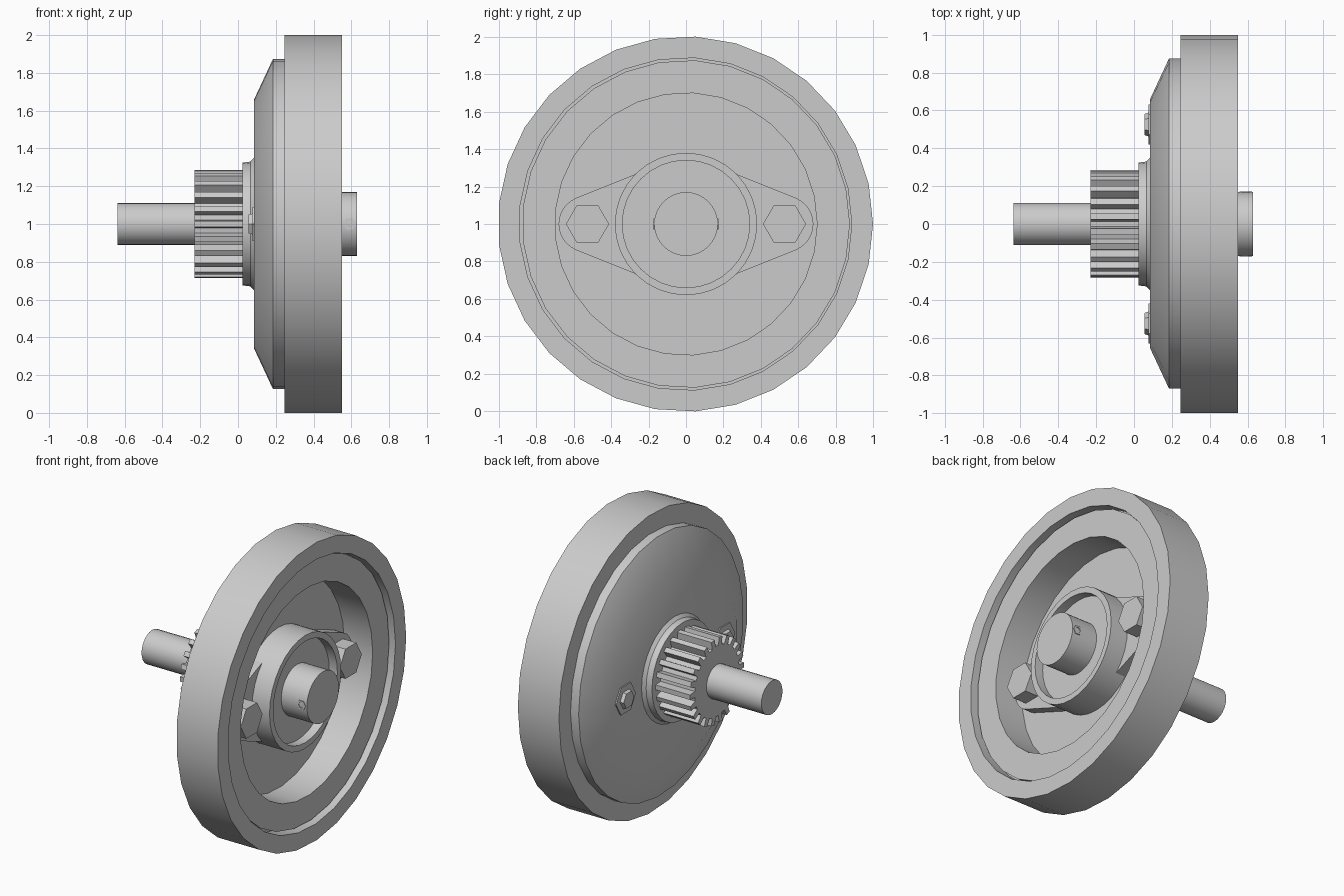
import bpy, bmesh
from math import sin, cos, pi, acos, tau, radians

cube = bpy.data.objects.get("Cube")
if cube:
    bpy.data.objects.remove(cube)

grey = bpy.data.materials.new("plain grey")
grey.use_nodes = True
colour = (0.6, 0.6, 0.6, 1)
grey.diffuse_color = colour
grey.node_tree.nodes["Principled BSDF"].inputs["Base Color"].default_value = colour

AXLE_Z = 1.0


def finish(name, bm, smooth=True):
    bmesh.ops.remove_doubles(bm, verts=bm.verts, dist=1e-5)
    bmesh.ops.recalc_face_normals(bm, faces=bm.faces)
    mesh = bpy.data.meshes.new(name)
    bm.to_mesh(mesh)
    bm.free()
    mesh.materials.append(grey)
    obj = bpy.data.objects.new(name, mesh)
    obj.location.z = AXLE_Z
    bpy.context.collection.objects.link(obj)
    if smooth:
        bpy.ops.object.select_all(action="DESELECT")
        obj.select_set(True)
        bpy.context.view_layer.objects.active = obj
        bpy.ops.object.shade_smooth_by_angle(angle=radians(30))
    return obj


def lathe(name, profile, sides, closed=False):
    """Turn an (x, radius) profile about the axle."""
    bm = bmesh.new()
    rings = [[bm.verts.new((x, r * cos(tau * i / sides), r * sin(tau * i / sides)))
              for i in range(sides)] if r else [bm.verts.new((x, 0, 0))] * sides
             for x, r in profile]
    pairs = list(zip(rings, rings[1:]))
    if closed:
        pairs.append((rings[-1], rings[0]))
    for a, b in pairs:
        for i in range(sides):
            j = (i + 1) % sides
            bm.faces.new(dict.fromkeys((a[i], a[j], b[j], b[i])))
    return finish(name, bm)


def prism(name, outline, x0, x1, smooth=False, taper=1.0, centre=(0, 0)):
    """Extrude a (y, z) outline along the axle; taper scales the x1 end."""
    bm = bmesh.new()
    cy, cz = centre
    a = [bm.verts.new((x0, cy + y, cz + z)) for y, z in outline]
    b = [bm.verts.new((x1, cy + y * taper, cz + z * taper)) for y, z in outline]
    bm.faces.new(a)
    bm.faces.new(b)
    for i in range(len(a)):
        j = (i + 1) % len(a)
        bm.faces.new((a[i], a[j], b[j], b[i]))
    return finish(name, bm, smooth)


def circle(r, n):
    return [(r * cos(tau * i / n), r * sin(tau * i / n)) for i in range(n)]


# Tyre, slightly faceted
tyre = lathe("tyre", [(0.245, 0.86), (0.245, 1.0015), (0.55, 1.0015),
                      (0.55, 0.888), (0.45, 0.888), (0.45, 0.86)], 29, closed=True)
tyre.location.y = -0.003

# Dished wheel with a deep recess on its outer side
lathe("wheel_dish", [(0.085, 0), (0.085, 0.66), (0.185, 0.875), (0.51, 0.875),
                     (0.51, 0.70), (0.30, 0.70), (0.30, 0)], 29)

# Hub cup and end boss
lathe("hub_cup", [(0.28, 0), (0.28, 0.38), (0.50, 0.38), (0.50, 0.34),
                  (0.44, 0.34), (0.44, 0)], 32)
lathe("hub_boss", [(0.42, 0), (0.42, 0.17), (0.63, 0.17), (0.63, 0)], 32)

# Clamp plate with two rounded arms
bolt_y, root_r, tip_r = 0.53, 0.347, 0.15
phi = acos((root_r - tip_r) / bolt_y)
half = [(root_r * cos(phi), -root_r * sin(phi))]
half += [(bolt_y + tip_r * cos(t), tip_r * sin(t))
         for t in (phi * (k / 6 - 1) for k in range(13))]
half.append((root_r * cos(phi), root_r * sin(phi)))
prism("clamp_arms", half + [(-y, -z) for y, z in half], 0.28, 0.37, smooth=True)

# Bolts through the arms, with nuts on the inner side
for side, s in (("left", 1), ("right", -1)):
    spot = (s * 0.526, 0)
    prism("bolt_head_" + side, circle(0.115, 6), 0.36, 0.47, centre=spot)
    prism("nut_" + side, circle(0.105, 6), 0.09, 0.077, centre=spot)
    prism("bolt_end_" + side, circle(0.066, 6), 0.085, 0.055, taper=0.85, centre=spot)

# Inner flange behind the gear
lathe("gear_flange", [(0.09, 0), (0.085, 0.35), (0.065, 0.33), (0.025, 0.325), (0.025, 0)], 32)

# Drive gear
teeth, root, tip = 22, 0.235, 0.287
outline = []
for i in range(teeth):
    for offset, r in ((-0.30, root), (-0.2, tip), (0.2, tip), (0.30, root)):
        t = tau * (i + offset) / teeth
        outline.append((r * cos(t), r * sin(t)))
prism("drive_gear", outline, -0.23, 0.04)

# Axle shaft
lathe("axle_shaft", [(-0.638, 0), (-0.638, 0.112), (-0.2, 0.112), (-0.2, 0)], 24)

# Set screws on the front and back of the boss: small rings with a sunken centre
for side, s in (("front", -1), ("back", 1)):
    bm = bmesh.new()
    loops = [[bm.verts.new((0.59 + r * cos(tau * i / 6), s * y, r * sin(tau * i / 6)))
              for i in range(6)]
             for r, y in ((0.033, 0.15), (0.033, 0.173), (0.02, 0.173), (0.02, 0.16))]
    for a, b in zip(loops, loops[1:]):
        for i in range(6):
            j = (i + 1) % 6
            bm.faces.new((a[i], a[j], b[j], b[i]))
    bm.faces.new(loops[-1])
    bm.faces.new(loops[0])
    finish("set_screw_" + side, bm, smooth=False)
